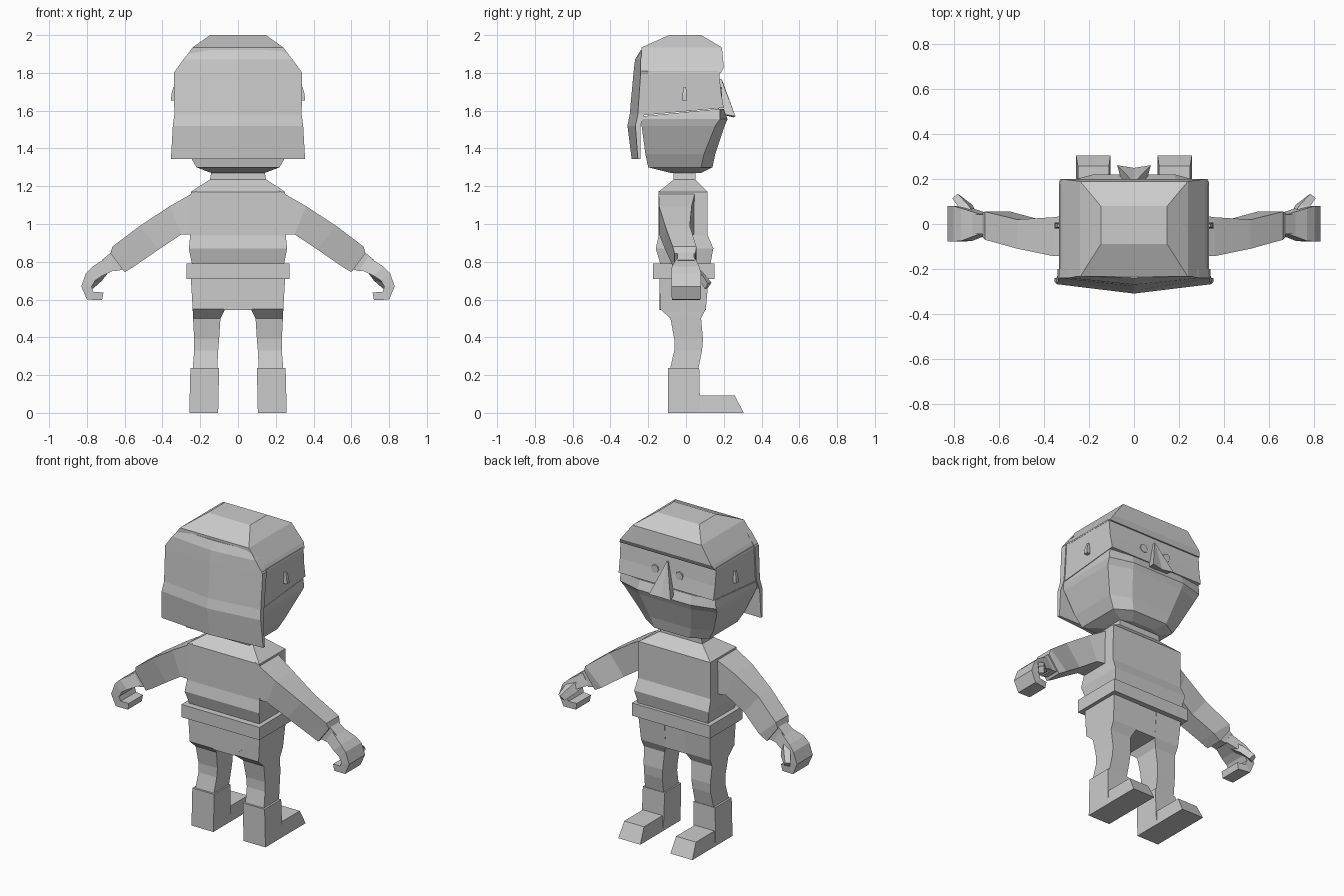
import bpy, bmesh, math

mat = bpy.data.materials.new("plain_grey")
mat.diffuse_color = (0.6, 0.6, 0.6, 1)


def loft(name, rings, mirror=False):
    """Skin a list of equal-length point rings and cap both ends."""
    bm = bmesh.new()
    rows = [[bm.verts.new(p) for p in ring] for ring in rings]
    n = len(rows[0])
    for a, b in zip(rows, rows[1:]):
        for i in range(n):
            j = (i + 1) % n
            bm.faces.new((a[i], a[j], b[j], b[i]))
    bm.faces.new(rows[0])
    bm.faces.new(rows[-1])
    bmesh.ops.recalc_face_normals(bm, faces=bm.faces)
    me = bpy.data.meshes.new(name)
    bm.to_mesh(me)
    bm.free()
    me.materials.append(mat)
    ob = bpy.data.objects.new(name, me)
    bpy.context.collection.objects.link(ob)
    if mirror:
        ob.modifiers.new("mirror", 'MIRROR')
    return ob


def rect(z, x0, x1, y0, y1, tilt=0.0):
    """Horizontal rectangle; tilt raises the face side."""
    return [(x0, y0, z - tilt), (x1, y0, z - tilt), (x1, y1, z + tilt), (x0, y1, z + tilt)]


def sym(z, hx, y0, y1, tilt=0.0):
    return rect(z, -hx, hx, y0, y1, tilt)


def chamfered(z, hx, y0, y1, c, tilt=0.0):
    """Rectangle whose two face-side corners are cut."""
    return [(-hx, y0, z - tilt), (hx, y0, z - tilt), (hx, y1 - c, z + tilt),
            (hx * 0.55, y1, z + tilt), (-hx * 0.55, y1, z + tilt), (-hx, y1 - c, z + tilt)]


def slab(x_z_upper, x_z_lower, y0, y1):
    """Arm cross-section from an upper and a lower point."""
    (ux, uz), (lx, lz) = x_z_upper, x_z_lower
    return [(ux, y0, uz), (ux, y1, uz), (lx, y1, lz), (lx, y0, lz)]


# head: rounded crown overhanging the face
loft("hair_cap", [sym(1.80, .335, -.235, .185), sym(1.83, .318, -.235, .2),
                  sym(1.935, .24, -.235, .19), sym(2.0, .148, -.09, .08)])
loft("upper_face", [sym(1.595, .33, -.235, .2, .02), sym(1.70, .332, -.235, .185),
                    sym(1.81, .334, -.235, .175)])
loft("jaw", [chamfered(1.27, .14, -.08, .08, .03), chamfered(1.30, .22, -.2, .14, .06),
             chamfered(1.37, .26, -.215, .155, .06), chamfered(1.52, .325, -.235, .205, .05),
             chamfered(1.555, .335, -.24, .22, .04), chamfered(1.59, .33, -.235, .2, .02, .02)])

# long hair panel with a ridge down the middle
panel = [(1.345, .355, -.288, -.255, -.24), (1.52, .345, -.31, -.268, -.24),
         (1.58, .337, -.298, -.255, -.22), (1.80, .34, -.278, -.24, -.20),
         (1.87, .29, -.27, -.24, -.20), (1.92, .245, -.24, -.232, -.20)]
loft("back_hair", [[(-hx, ye, z), (0, yc, z), (hx, ye, z), (hx, yi, z), (-hx, yi, z)]
                   for z, hx, yc, ye, yi in panel])

# face details
loft("ear", [rect(1.655, .32, .355, -.02, .006), rect(1.69, .32, .352, -.018, .004),
             rect(1.725, .32, .342, -.014, 0)], mirror=True)
loft("nose", [[(-.05, .17, 1.585), (-.075, .262, 1.57), (0, .25, 1.565), (.075, .262, 1.57), (.05, .17, 1.585)],
              [(-.004, .175, 1.77), (-.004, .188, 1.765), (0, .19, 1.765), (.004, .188, 1.765), (.004, .175, 1.77)]])
disc = [(.085 + .026 * math.cos(k * math.pi / 4), 1.70 + .026 * math.sin(k * math.pi / 4)) for k in range(8)]
loft("eye", [[(x, y, z) for x, z in disc] for y in (.183, .191)], mirror=True)

# body
loft("neck", [sym(1.20, .15, -.075, .055), sym(1.235, .148, -.065, .05), sym(1.29, .14, -.065, .05)])
loft("torso", [sym(.77, .24, -.13, .125), sym(.87, .26, -.16, .145), sym(.94, .253, -.145, .115),
               sym(1.17, .25, -.145, .115), sym(1.235, .15, -.065, .05)])
loft("belt", [sym(.71, .272, -.175, .15), sym(.79, .272, -.175, .15)])
loft("pelvis", [sym(.545, .07, -.14, .105), sym(.70, .235, -.14, .115), sym(.73, .245, -.14, .12)])

# legs and boots
loft("leg", [rect(.23, .11, .24, -.085, .065), rect(.33, .105, .232, -.062, .085),
             rect(.39, .10, .232, -.062, .09), rect(.50, .093, .238, -.082, .08),
             rect(.55, .068, .24, -.138, .105), rect(.72, .068, .25, -.14, .12)], mirror=True)
loft("boot_shaft", [rect(0, .105, .258, -.095, .075), rect(.238, .10, .252, -.095, .07)], mirror=True)
loft("boot_toe", [rect(0, .105, .258, .06, .305), rect(.093, .112, .25, .06, .258)], mirror=True)

# sleeves
loft("sleeve", [slab((.22, 1.175), (.22, .945), -.145, .05), slab((.36, 1.095), (.30, .945), -.143, .03),
                slab((.52, .99), (.42, .865), -.11, .02), slab((.665, .88), (.55, .775), -.07, .055),
                slab((.675, .845), (.60, .745), -.06, .05)], mirror=True)
loft("wrist", [slab((.66, .86), (.58, .765), -.045, .04), slab((.72, .81), (.65, .75), -.045, .045)], mirror=True)

# curled hand with thumb
loft("hand", [slab((.69, .825), (.645, .76), -.045, .045), slab((.77, .775), (.72, .725), -.075, .07),
              slab((.805, .74), (.757, .70), -.078, .08), slab((.83, .67), (.775, .668), -.078, .08),
              slab((.80, .60), (.765, .64), -.075, .078), slab((.72, .597), (.712, .638), -.07, .07)], mirror=True)
loft("thumb", [[(.70, .03, .79), (.74, .03, .78), (.73, .03, .72), (.69, .03, .74)],
               [(.74, .085, .75), (.785, .08, .74), (.765, .08, .69), (.72, .085, .70)],
               [(.785, .135, .69), (.81, .115, .685), (.795, .10, .655), (.765, .115, .66)]], mirror=True)
